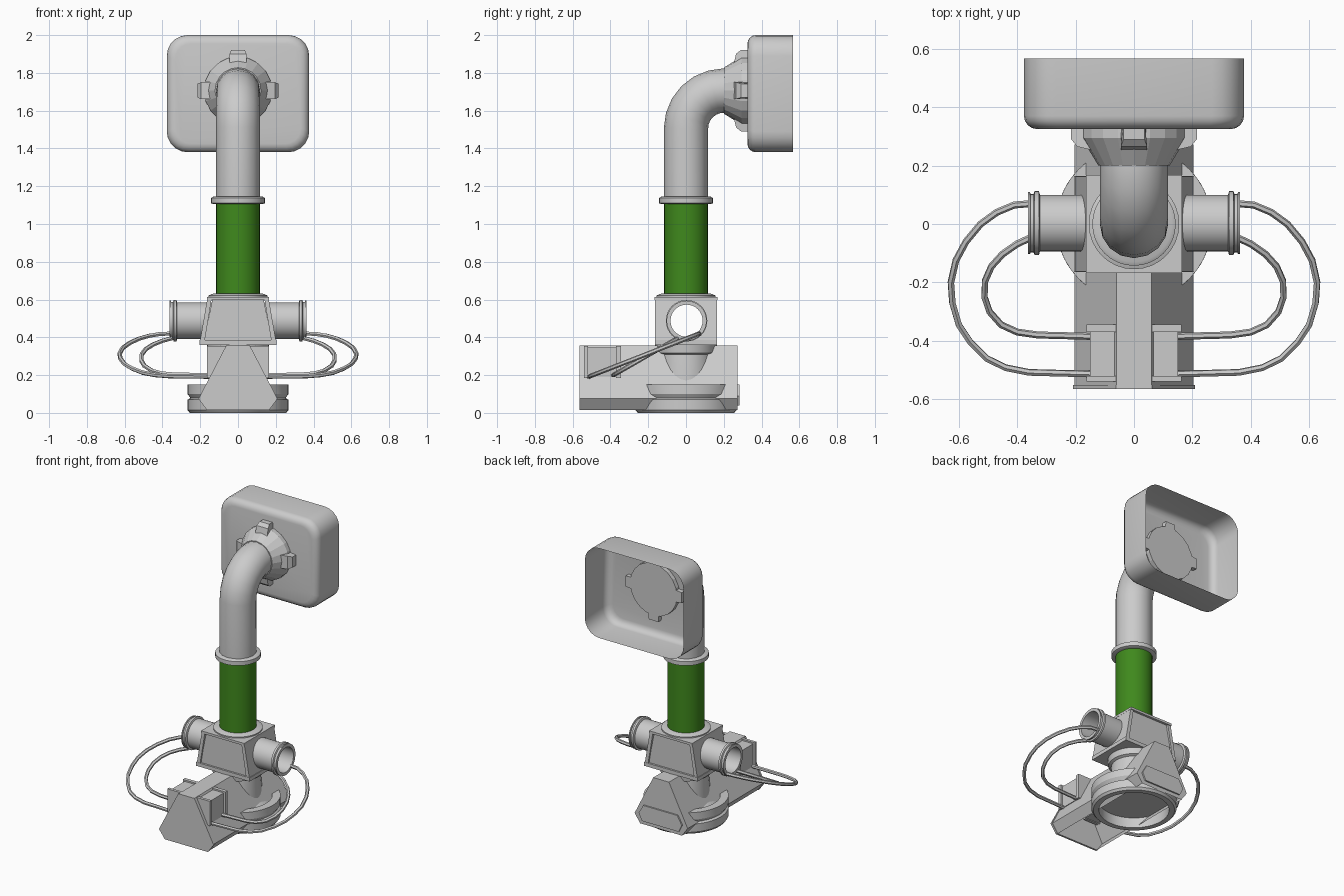
import bpy, bmesh
from math import sin, cos, pi, radians
from mathutils import Vector

if "Cube" in bpy.data.objects:
    bpy.data.objects.remove(bpy.data.objects["Cube"])


def finish(name, bm, smooth=30, recalc=True):
    bmesh.ops.remove_doubles(bm, verts=bm.verts, dist=1e-5)
    if recalc:
        bmesh.ops.recalc_face_normals(bm, faces=bm.faces)
    me = bpy.data.meshes.new(name)
    bm.to_mesh(me)
    bm.free()
    ob = bpy.data.objects.new(name, me)
    bpy.context.collection.objects.link(ob)
    if smooth:
        shade(ob, smooth)
    return ob


def shade(ob, angle):
    bpy.ops.object.select_all(action='DESELECT')
    ob.select_set(True)
    bpy.context.view_layer.objects.active = ob
    bpy.ops.object.shade_smooth_by_angle(angle=radians(angle))


def loft(name, loops, closed_ring=False, caps=(True, True), smooth=30):
    """Skin a list of equal-length closed vertex loops."""
    bm = bmesh.new()
    rows = [[bm.verts.new(p) for p in lp] for lp in loops]
    n = len(rows[0])
    pairs = list(zip(rows, rows[1:])) + ([(rows[-1], rows[0])] if closed_ring else [])
    for a, b in pairs:
        for i in range(n):
            bm.faces.new((a[i], a[(i + 1) % n], b[(i + 1) % n], b[i]))
    if not closed_ring:
        if caps[0]:
            bm.faces.new(rows[0][::-1])
        if caps[1]:
            bm.faces.new(rows[-1])
    return finish(name, bm, smooth)


def lathe(name, prof, axis='Z', centre=(0, 0, 0), n=32, ring=False, caps=(True, True), smooth=30):
    """Turn (radius, height) points about an axis."""
    c = Vector(centre)
    put = {'Z': lambda u, v, h: (u, v, h), 'X': lambda u, v, h: (h, u, v),
           'Y': lambda u, v, h: (u, h, v)}[axis]
    loops = [[c + Vector(put(r * cos(2 * pi * i / n), r * sin(2 * pi * i / n), h))
              for i in range(n)] for r, h in prof]
    return loft(name, loops, ring, caps, smooth)


def box(name, x, y, z, top=None):
    """Box from ranges; top gives other x and y ranges for the upper face."""
    tx, ty = top or (x, y)
    rect = lambda a, b, h: [(a[0], b[0], h), (a[1], b[0], h), (a[1], b[1], h), (a[0], b[1], h)]
    return loft(name, [rect(x, y, z[0]), rect(tx, ty, z[1])], smooth=0)


def prism(name, pts, y0, y1):
    return loft(name, [[(x, y0, z) for x, z in pts], [(x, y1, z) for x, z in pts]], smooth=0)


def tube(name, pts, radius, res, smooth=40):
    cu = bpy.data.curves.new(name, 'CURVE')
    cu.dimensions = '3D'
    cu.bevel_depth = radius
    cu.bevel_resolution = res
    cu.use_fill_caps = True
    sp = cu.splines.new('POLY')
    sp.points.add(len(pts) - 1)
    for p, q in zip(sp.points, pts):
        p.co = (*q, 1)
    ob = bpy.data.objects.new(name, cu)
    bpy.context.collection.objects.link(ob)
    bpy.ops.object.select_all(action='DESELECT')
    ob.select_set(True)
    bpy.context.view_layer.objects.active = ob
    bpy.ops.object.convert(target='MESH')
    shade(bpy.context.view_layer.objects.active, smooth)


# Head: rounded tray, open at the back
def rounded_rect(inset, y, r=0.11, seg=5):
    w, h, r, out = 0.377 - inset, 0.31 - inset, r - inset * 0.6, []
    for k, (sx, sz) in enumerate([(1, 1), (-1, 1), (-1, -1), (1, -1)]):
        for i in range(seg + 1):
            a = pi / 2 * (k + i / seg)
            out.append((sx * (w - r) + r * cos(a), y, 1.69 + sz * (h - r) + r * sin(a)))
    return out


R = 0.045
rim = [rounded_rect(0, 0.567)]
rim += [rounded_rect(R * (1 - cos(a)), 0.325 + R * (1 - sin(a)))
        for a in (radians(d) for d in (0, 22.5, 45, 67.5, 90))]
loft("head_tray", rim, caps=(False, True), smooth=50)

# Flange that joins the pipe to the head, with four lugs
ZC = 1.706
lathe("head_flange", [(0.122, 0.2), (0.18, 0.295), (0.18, 0.355)], 'Y', (0, 0, ZC), 20, smooth=0)
for k in range(4):
    a = k * pi / 2
    u, v = Vector((cos(a), 0, sin(a))), Vector((-sin(a), 0, cos(a)))
    sect = [(0.13, 0.25), (0.195, 0.265), (0.215, 0.29), (0.215, 0.355), (0.13, 0.355)]
    loft("flange_lug", [[Vector((0, y, ZC)) + u * r + v * s * (0.045 if r < 0.2 else 0.036)
                         for r, y in sect] for s in (-1, 1)], smooth=0)

# Bent upper pipe, collar and green tube
bend = [(0, 0.2 - 0.2 * cos(a), 1.506 + 0.2 * sin(a)) for a in (pi / 2 * i / 6 for i in range(7))]
tube("bent_pipe", [(0, 0, 1.12)] + bend + [(0, 0.23, ZC)], 0.117, 6)
lathe("pipe_collar", [(0.13, 1.105), (0.143, 1.11), (0.143, 1.138), (0.13, 1.145)])
green = lathe("green_tube", [(0.116, 0.61), (0.116, 1.11)])
mat = bpy.data.materials.new("green")
mat.diffuse_color = (0.05, 0.25, 0.012, 1)
mat.use_nodes = True
mat.node_tree.nodes["Principled BSDF"].inputs["Base Color"].default_value = mat.diffuse_color
green.data.materials.append(mat)
lathe("tube_seat", [(0.155, 0.61), (0.155, 0.622), (0.13, 0.632)])

# Tapered housing with a cross bore
parts = [box("housing_core", (-0.18, 0.18), (-0.152, 0.152), (0.38, 0.605),
             ((-0.135, 0.135), (-0.152, 0.152)))]
for s in (-1, 1):
    parts.append(prism("housing_side", [(s * 0.14, 0.602), (s * 0.163, 0.602),
                                        (s * 0.203, 0.37), (s * 0.178, 0.37)], -0.163, 0.163))
cutter = lathe("bore_cutter", [(0.0855, -0.5), (0.0855, 0.5)], 'X', (0, 0.003, 0.488))
cutter.hide_render = True
for ob in parts:
    m = ob.modifiers.new("bore", 'BOOLEAN')
    m.object = cutter
    m.solver = 'EXACT'
    bpy.context.view_layer.objects.active = ob
    bpy.ops.object.modifier_apply(modifier=m.name)
bpy.data.objects.remove(cutter)
box("housing_top_plate", (-0.165, 0.165), (-0.168, 0.168), (0.598, 0.614))
box("housing_bottom_plate", (-0.205, 0.205), (-0.165, 0.165), (0.36, 0.385))

# Open side ports
for s in (-1, 1):
    lathe("side_port", [(r, s * h) for r, h in (
        (0.085, 0.14), (0.097, 0.14), (0.097, 0.322), (0.11, 0.326), (0.11, 0.34),
        (0.1, 0.344), (0.1, 0.354), (0.106, 0.356), (0.106, 0.363), (0.085, 0.363))],
        'X', (0, 0.003, 0.488), ring=True)

# Neck and hollow round base
lathe("neck", [(0.155, 0.07), (0.155, 0.16), (0.143, 0.31), (0.16, 0.318), (0.165, 0.365)])
lathe("base_ring", [(0.22, 0.07), (0.22, 0), (0.255, 0), (0.267, 0.015), (0.267, 0.07),
                    (0.25, 0.08), (0.16, 0.15)], n=40)

# Curved guards on both sides of the base
for s in (-1, 1):
    sect = [(0.21, 0.075, 43), (0.25, 0.075, 43), (0.267, 0.1, 46), (0.267, 0.15, 53), (0.215, 0.15, 53)]
    loft("base_guard", [[(s * r * cos(radians(d * t / 6)), r * sin(radians(d * t / 6)), z)
                         for r, z, d in sect] for t in range(-6, 7)])

# Wedge body: open-bottomed shell with end plates
half = [(0.06, 0.358), (0.203, 0.075), (0.16, 0.015)]
wedge = half + [(-x, z) for x, z in half[::-1]]
bm = bmesh.new()
front, back = [[bm.verts.new((x, y, z)) for x, z in wedge] for y in (-0.555, 0.272)]
for i in (0, 1, 3, 4, 5):
    j = (i + 1) % 6
    bm.faces.new((front[i], front[j], back[j], back[i]))
bm.faces.new(back)
finish("wedge_body", bm, 0)
prism("front_plate", [(x * 1.03, z) for x, z in wedge], -0.565, -0.552)
prism("back_plate", [(0.13, 0.15), (0.165, 0.09), (0.14, 0.04), (-0.14, 0.04),
                     (-0.165, 0.09), (-0.13, 0.15)], 0.27, 0.282)

# Connector blocks and hoses, mirrored
outer = [(0.35, 0.07), (0.41, 0.065), (0.47, 0.04), (0.525, 0), (0.575, -0.06), (0.61, -0.125),
         (0.627, -0.2), (0.622, -0.27), (0.6, -0.345), (0.56, -0.405), (0.505, -0.46),
         (0.44, -0.492), (0.36, -0.508), (0.14, -0.514)]
inner = [(0.35, -0.045), (0.4, -0.068), (0.45, -0.103), (0.488, -0.145), (0.51, -0.195),
         (0.512, -0.25), (0.495, -0.3), (0.455, -0.345), (0.4, -0.37), (0.33, -0.38), (0.14, -0.385)]
for s in (-1, 1):
    span = lambda a, b: tuple(sorted((s * a, s * b)))
    box("connector_block", span(0.04, 0.15), (-0.53, -0.36), (0.19, 0.345))
    box("block_front_flange", span(0.04, 0.163), (-0.54, -0.52), (0.185, 0.355))
    box("block_back_flange", span(0.04, 0.163), (-0.37, -0.345), (0.185, 0.355))
    for name, path, z0, z1 in (("outer_hose", outer, 0.192, 0.42), ("inner_hose", inner, 0.2, 0.395)):
        ya, yb = path[-1][1], path[0][1]
        tube(name, [(s * x, y, z0 + (z1 - z0) * (y - ya) / (yb - ya)) for x, y in path], 0.012, 1)
